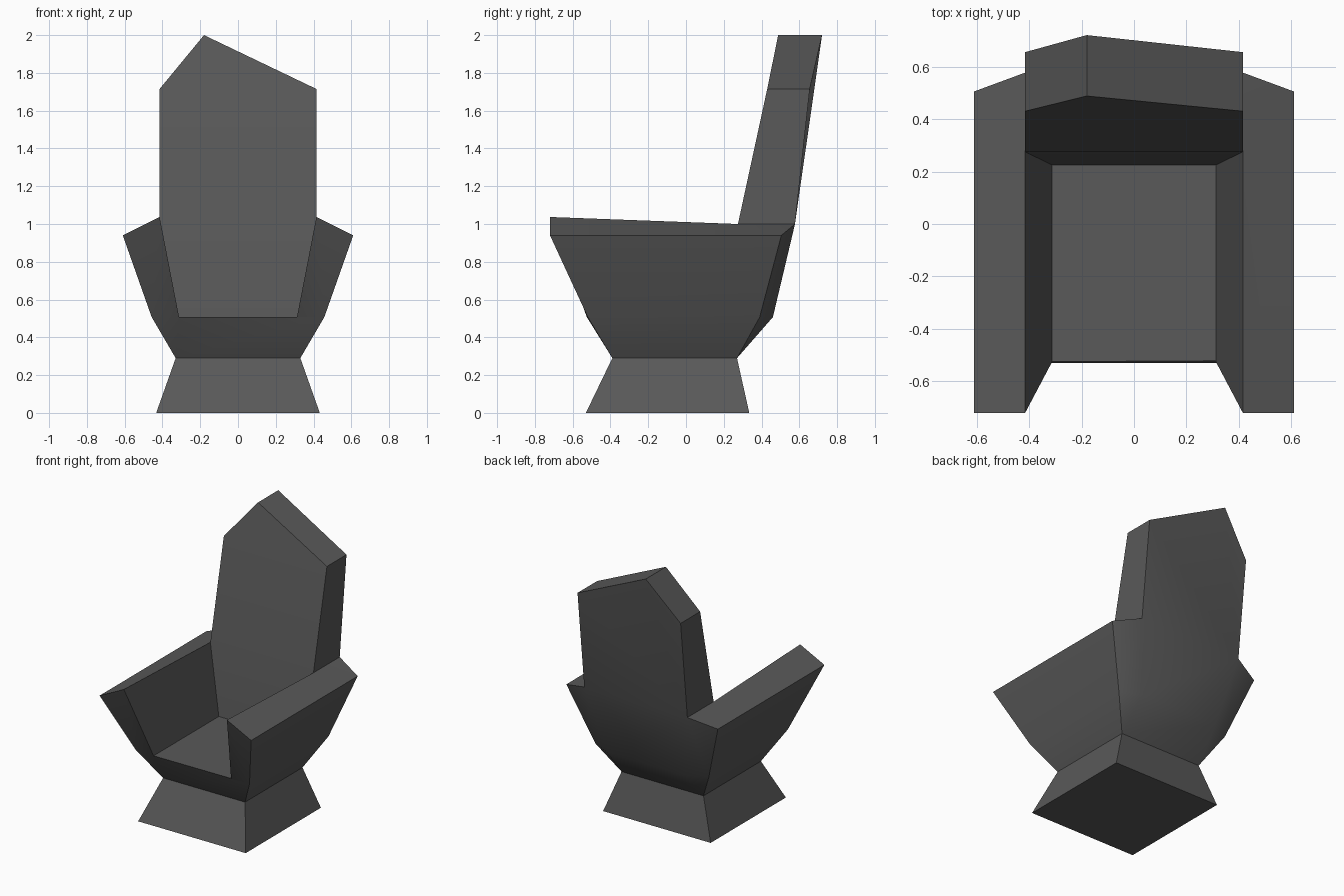
import bpy, bmesh, math

if "Cube" in bpy.data.objects:
    bpy.data.objects.remove(bpy.data.objects["Cube"])

grey = bpy.data.materials.new("dark grey")
grey.diffuse_color = (0.1, 0.1, 0.1, 1)
grey.use_nodes = True
grey.node_tree.nodes["Principled BSDF"].inputs["Base Color"].default_value = grey.diffuse_color


def build(name, points, side_faces, middle_faces, centre_points=None):
    """Points are given for the right half; side faces are mirrored.
    In middle faces 'a' is the right copy and '-a' the left copy of a point."""
    bm = bmesh.new()
    verts = {}
    for key, (x, y, z) in points.items():
        verts[key] = bm.verts.new((x, y, z))
        verts["-" + key] = bm.verts.new((-x, y, z))
    for key, co in (centre_points or {}).items():
        verts[key] = verts["-" + key] = bm.verts.new(co)
    for f in side_faces:
        for sign in ("", "-"):
            bm.faces.new([verts[sign + k] for k in f.split()])
    for f in middle_faces:
        bm.faces.new([verts[k] for k in f.split()])
    bmesh.ops.recalc_face_normals(bm, faces=bm.faces[:])
    mesh = bpy.data.meshes.new(name)
    bm.to_mesh(mesh)
    bm.free()
    mesh.materials.append(grey)
    ob = bpy.data.objects.new(name, mesh)
    bpy.context.collection.objects.link(ob)
    bpy.ops.object.select_all(action='DESELECT')
    ob.select_set(True)
    bpy.context.view_layer.objects.active = ob
    bpy.ops.object.shade_smooth_by_angle(angle=math.radians(30))
    return ob


# Flared pedestal
build("pedestal",
      {"lf": (.433, -.53, 0), "lr": (.433, .335, 0),
       "uf": (.33, -.39, .29), "ur": (.33, .27, .29)},
      ["lf lr ur uf"],
      ["lf uf -uf -lf", "lr ur -ur -lr", "lf lr -lr -lf", "uf ur -ur -uf"])

# Seat shell with arms and tall off-centre pointed backrest
shell = {
    "bf": (.33, -.39, .29), "br": (.33, .27, .29),       # bottom
    "mf": (.457, -.52, .507), "mr": (.457, .39, .507),   # widest seat level
    "of": (.61, -.72, .94), "or": (.61, .505, .94),      # arm outer edge
    "if": (.415, -.72, 1.037), "ib": (.415, .275, 1.0),  # arm inner edge
    "ir": (.415, .577, 1.0),
    "sf": (.312, -.525, .507), "sb": (.312, .225, .507), # seat corners
    "sr": (.312, .46, .507),
    "tf": (.415, .43, 1.715), "tr": (.415, .655, 1.715), # backrest shoulders
}
peak = {"pf": (-.18, .488, 2.0), "pr": (-.18, .72, 2.0)}
build("seat_shell", shell,
      ["bf br mr mf", "mf mr or of",      # outer sides
       "mf of if sf", "sf if ib sb",      # arm front, arm inside
       "if of or ib", "ib or ir",         # arm top
       "br mr sr", "mr sr ir or",         # rear corners
       "ib ir tr tf", "tf tr pr pf"],     # backrest edge
      ["bf mf sf -sf -mf -bf",            # front
       "sf sb -sb -sf",                   # seat
       "sb ib -ib -sb", "ib tf pf -tf -ib",               # backrest front
       "br sr -sr -br", "sr ir -ir -sr", "ir tr pr -tr -ir",  # rear
       "bf br -br -bf"],
      peak)
